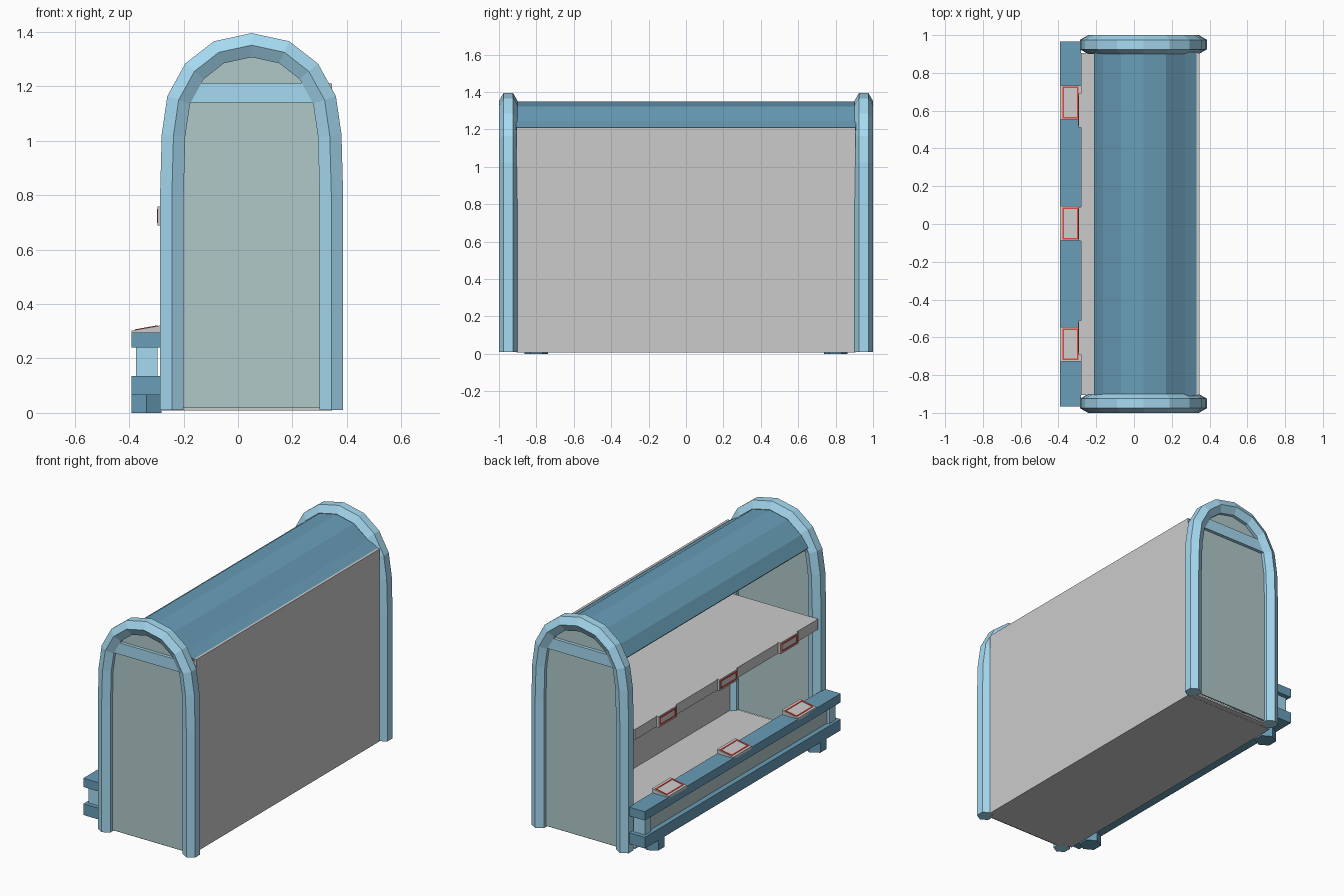
import bpy, bmesh, math
from mathutils import Vector

if "Cube" in bpy.data.objects:
    bpy.data.objects.remove(bpy.data.objects["Cube"])


def material(name, r, g, b):
    m = bpy.data.materials.new(name)
    m.diffuse_color = (r, g, b, 1)
    m.use_nodes = True
    m.node_tree.nodes["Principled BSDF"].inputs["Base Color"].default_value = m.diffuse_color
    return m


LIGHT = material("light_blue", 0.38, 0.70, 0.88)
DARK = material("dark_blue", 0.14, 0.34, 0.48)
GLASS = material("glass", 0.44, 0.58, 0.58)
RED = material("red", 0.80, 0.06, 0.04)


def finish(name, bm, mat=None):
    bmesh.ops.recalc_face_normals(bm, faces=bm.faces)
    me = bpy.data.meshes.new(name)
    bm.to_mesh(me)
    bm.free()
    ob = bpy.data.objects.new(name, me)
    bpy.context.collection.objects.link(ob)
    if mat:
        me.materials.append(mat)
    return ob


def prism(name, pts, y0, y1, mat=None):
    """Extrude an x/z outline along y."""
    bm = bmesh.new()
    f = bm.faces.new([bm.verts.new((x, y0, z)) for x, z in pts])
    ext = bmesh.ops.extrude_face_region(bm, geom=[f])["geom"]
    for v in ext:
        if isinstance(v, bmesh.types.BMVert):
            v.co.y = y1
    return finish(name, bm, mat)


def box(name, x0, x1, y0, y1, z0, z1, mat=None):
    return prism(name, [(x0, z0), (x1, z0), (x1, z1), (x0, z1)], y0, y1, mat)


def sweep_hex(name, path, y, r, mat):
    """Hexagonal tube along an x/z path with mitred joints."""
    bm = bmesh.new()
    pts = [Vector(p) for p in path]
    rings = []
    for i, p in enumerate(pts):
        a = (p - pts[i - 1]).normalized() if i else None
        b = (pts[i + 1] - p).normalized() if i < len(pts) - 1 else None
        t = ((a or b) + (b or a)).normalized()
        n = Vector((-t.y, t.x)) / t.dot(a or b)
        ring = []
        for k in range(6):
            ang = math.radians(60 * k + 30)
            q = p + n * r * math.cos(ang)
            ring.append(bm.verts.new((q.x, y + r * math.sin(ang), q.y)))
        rings.append(ring)
    for r0, r1 in zip(rings, rings[1:]):
        for k in range(6):
            bm.faces.new((r0[k], r0[k - 1], r1[k - 1], r1[k]))
    bm.faces.new(rings[0])
    bm.faces.new(rings[-1])
    return finish(name, bm, mat)


def tag_border(name, centre, u, hw, hh, w=0.008):
    """Thin rectangular red outline; width along y, height along u."""
    c, u, v = Vector(centre), Vector(u).normalized(), Vector((0, 1, 0))
    bm = bmesh.new()

    def loop(a, b):
        return [bm.verts.new(c + v * a * s + u * b * t)
                for s, t in ((-1, -1), (1, -1), (1, 1), (-1, 1))]
    o, i = loop(hw, hh), loop(hw - w, hh - w)
    for k in range(4):
        bm.faces.new((o[k - 1], o[k], i[k], i[k - 1]))
    ob = finish(name, bm, RED)
    ob.modifiers.new("thickness", "SOLIDIFY").thickness = 0.003
    ob.modifiers["thickness"].offset = 0


# Arch centreline, mirrored about x = 0.05
CX = 0.05
half = [(0.293, 0.01), (0.293, 0.8), (0.287, 1.02), (0.268, 1.15),
        (0.21, 1.255), (0.12, 1.325)]
arch = [(CX - d, z) for d, z in half] + [(CX, 1.351)] + \
       [(CX + d, z) for d, z in reversed(half)]

# Ends: arch frame, glass pane and cross bar
for s, side in ((-1, "front"), (1, "rear")):
    sweep_hex(side + "_arch", arch, s * 0.95, 0.05, LIGHT)
    pane = [(x, max(z, 0.018)) for x, z in arch]
    prism(side + "_pane", pane, s * 0.955, s * 0.945, GLASS)
    box(side + "_cross_bar", -0.21, 0.31, s * 0.975, s * 0.925, 1.14, 1.212, LIGHT)

# Roof shell, thick enough to read from below
top = [(-0.212, 1.18), (-0.165, 1.25), (-0.07, 1.322), (CX, 1.348),
       (0.17, 1.322), (0.27, 1.245), (0.335, 1.205)]
under = [(CX + (x - CX) * 0.96, z - 0.012) for x, z in reversed(top)]
prism("roof", top + under, -0.91, 0.91, DARK)

# Back wall, floor and shelf
box("back_wall", 0.33, 0.346, -0.905, 0.905, 0.008, 1.21)
box("floor", -0.28, 0.335, -0.905, 0.905, 0.008, 0.02)
box("floor_end_strip", -0.22, 0.32, -0.94, 0.94, 0.009, 0.019)
box("shelf", -0.28, 0.335, -0.905, 0.905, 0.69, 0.755)

# Bumper rails, glass strip, posts and feet
box("upper_rail", -0.392, -0.28, -0.967, 0.967, 0.24, 0.295, DARK)
box("lower_rail", -0.392, -0.28, -0.967, 0.967, 0.065, 0.135, DARK)
box("bumper_glass", -0.36, -0.31, -0.9, 0.9, 0.13, 0.245, GLASS)
for s, side in ((-1, "front"), (1, "rear")):
    box(side + "_bumper_post", -0.375, -0.295, s * 0.94, s * 0.88, 0.13, 0.245, LIGHT)
    bm = bmesh.new()
    bmesh.ops.create_cone(bm, cap_ends=True, segments=6, radius1=0.063,
                          radius2=0.063, depth=0.067)
    foot = finish(side + "_foot", bm, DARK)
    foot.location = (-0.336, s * 0.8, 0.0335)

# Price tags on the shelf edge and on the upper rail
for i in (-1, 0, 1):
    y = 0.6 * i
    box("shelf_tag", -0.295, -0.275, y - 0.09, y + 0.09, 0.688, 0.758)
    tag_border("shelf_tag_border", (-0.296, y, 0.723), (0, 0, 1), 0.08, 0.026)
    y = 0.64 * i + 0.003
    prism("rail_tag", [(-0.392, 0.285), (-0.28, 0.285), (-0.28, 0.322),
                       (-0.392, 0.302)], y - 0.091, y + 0.091)
    tag_border("rail_tag_border", (-0.336, y, 0.313), (0.112, 0, 0.02), 0.084, 0.043)
